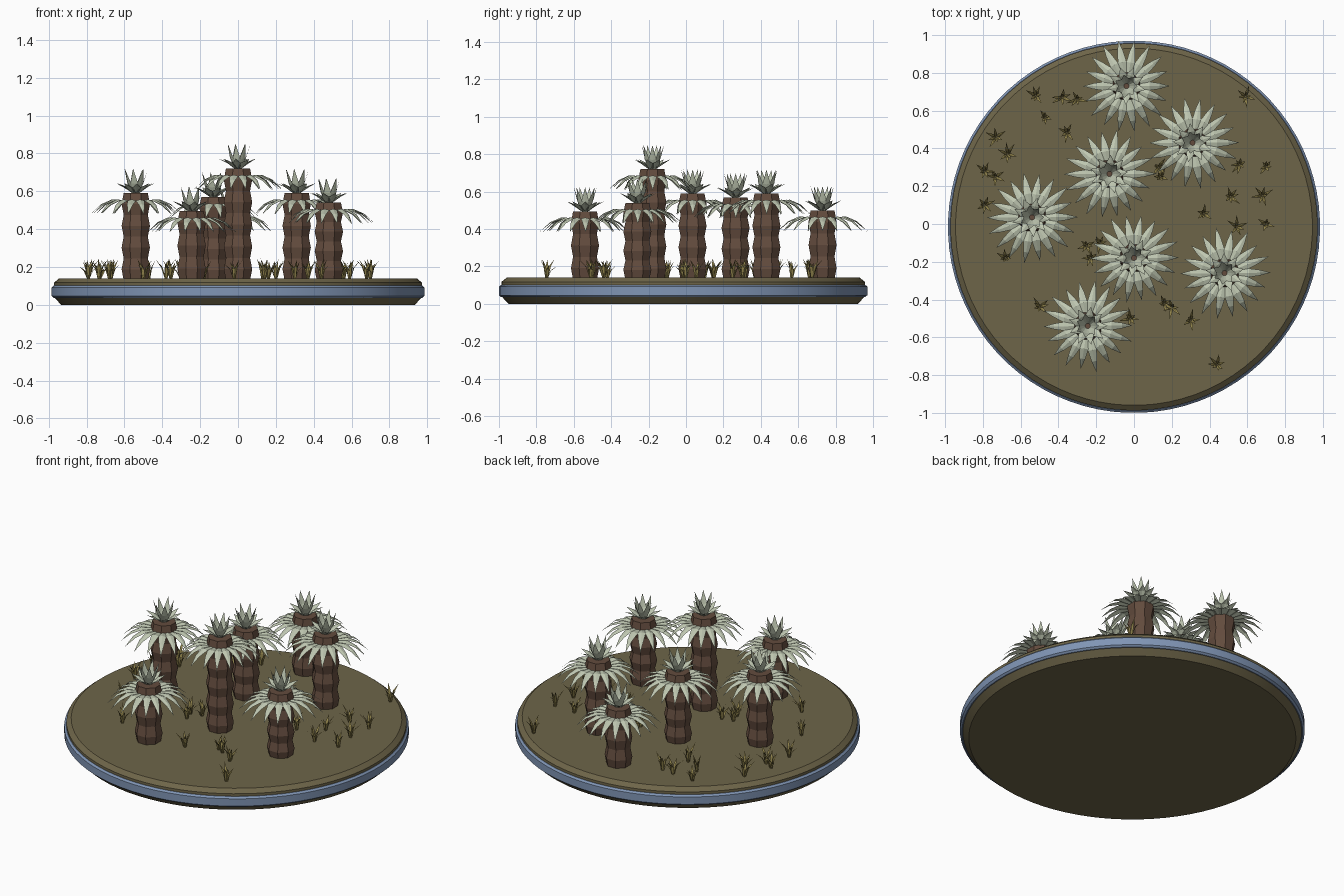
import bpy, bmesh, math, random
from mathutils import Vector, Matrix

if "Cube" in bpy.data.objects:
    bpy.data.objects.remove(bpy.data.objects["Cube"])

random.seed(4)
CY = -0.015      # centre of the disc in y
GROUND = 0.14


def mat(name, col):
    m = bpy.data.materials.new(name)
    m.diffuse_color = (*col, 1)
    m.use_nodes = True
    m.node_tree.nodes["Principled BSDF"].inputs["Base Color"].default_value = m.diffuse_color
    return m


EARTH = mat("olive earth", (0.155, 0.13, 0.066))
BLUE = mat("blue rim", (0.215, 0.30, 0.46))
BARK = mat("brown bark", (0.125, 0.072, 0.048))
LEAF = mat("pale green leaf", (0.52, 0.57, 0.44))
GRASS = mat("dry grass", (0.29, 0.235, 0.075))


def finish(bm, name, material, loc=(0, 0, 0), smooth=None):
    me = bpy.data.meshes.new(name)
    bm.to_mesh(me)
    bm.free()
    me.materials.append(material)
    ob = bpy.data.objects.new(name, me)
    ob.location = loc
    bpy.context.collection.objects.link(ob)
    if smooth:
        bpy.ops.object.select_all(action='DESELECT')
        ob.select_set(True)
        bpy.context.view_layer.objects.active = ob
        bpy.ops.object.shade_smooth_by_angle(angle=math.radians(smooth))
    return ob


def lathe(profile, sides, name, material, loc=(0, 0, 0), smooth=None):
    """Turn (radius, z) points, listed bottom to top, into a capped solid."""
    bm = bmesh.new()
    rings = []
    for r, z in profile:
        angles = [2 * math.pi * (i + 0.5) / sides for i in range(sides)]
        rings.append([bm.verts.new((r * math.cos(a), r * math.sin(a), z)) for a in angles])
    for lo, hi in zip(rings, rings[1:]):
        for i in range(sides):
            j = (i + 1) % sides
            bm.faces.new((lo[i], lo[j], hi[j], hi[i]))
    bm.faces.new(rings[0][::-1])
    bm.faces.new(rings[-1])
    return finish(bm, name, material, loc, smooth)


def blade(bm, path, angle, fold, base=(0, 0, 0)):
    """Add a folded leaf; path holds (radius, z, half width), ending in a point."""
    turn = Matrix.Translation(base) @ Matrix.Rotation(angle, 4, 'Z')
    rows = []
    for r, z, w in path[:-1]:
        rows.append([bm.verts.new(turn @ Vector(p)) for p in
                     ((r, -w, z), (r, 0, z + fold * w), (r, w, z))])
    r, z, _ = path[-1]
    tip = bm.verts.new(turn @ Vector((r, 0, z)))
    for a, b in zip(rows, rows[1:]):
        for k in (0, 1):
            bm.faces.new((a[k], b[k], b[k + 1], a[k + 1]))
    for k in (0, 1):
        bm.faces.new((rows[-1][k], tip, rows[-1][k + 1]))


def leaf_ring(bm, path, count, fold, phase, jitter):
    for i in range(count):
        s = 1 - random.random() * jitter
        a = 2 * math.pi * i / count + phase
        r0 = path[0][0]
        blade(bm, [(r0 + (r - r0) * s, z, w) for r, z, w in path], a, fold)


# Round base with an outer band
lathe([(0.935, 0), (0.972, 0.04), (0.972, 0.118), (0.945, GROUND)], 80,
      "ground_disc", EARTH, (0, CY, 0), 25)
lathe([(0.974, 0.036), (0.985, 0.046), (0.985, 0.092), (0.974, 0.102)], 80,
      "outer_band", BLUE, (0, CY, 0), 25)

# Trees: x, y, trunk top height
trees = [(-0.04, 0.73, 0.50), (0.31, 0.43, 0.59), (-0.13, 0.265, 0.57),
         (-0.54, 0.035, 0.59), (0.0, -0.18, 0.72), (0.48, -0.26, 0.54),
         (-0.245, -0.54, 0.495)]
OUTER = [(0.06, -0.045, 0.012), (0.13, -0.04, 0.023), (0.19, -0.063, 0.015), (0.25, -0.112, 0)]
MIDDLE = [(0.015, 0.0, 0.012), (0.06, 0.03, 0.022), (0.108, 0.052, 0)]
INNER = [(0.012, 0.0, 0.012), (0.04, 0.055, 0.02), (0.066, 0.128, 0)]

for n, (x, y, top) in enumerate(trees, 1):
    # Ringed trunk
    height = top - GROUND + 0.01
    bulges = max(3, round(height / 0.115))
    step = height / bulges
    profile = [(0.069, 0)]
    for b in range(bulges):
        profile += [(0.081, (b + 0.5) * step), (0.069, (b + 1) * step)]
    lathe(profile, 8, f"trunk_{n}", BARK, (x, y, GROUND - 0.01))
    # Drooping skirt and upright tuft
    bm = bmesh.new()
    leaf_ring(bm, OUTER, 18, 0.3, n * 0.7, 0.13)
    finish(bm, f"drooping_leaves_{n}", LEAF, (x, y, top))
    bm = bmesh.new()
    leaf_ring(bm, MIDDLE, 9, 0.25, n * 0.5, 0.1)
    leaf_ring(bm, INNER, 7, -0.3, n * 0.9, 0.15)
    finish(bm, f"top_tuft_{n}", LEAF, (x, y, top))

# Grass clumps
clumps = [(-.52, .68), (-.47, .565), (-.38, .67), (-.355, .485), (-.30, .66), (-.73, .46),
          (-.79, .28), (-.67, .37), (-.79, .10), (-.735, .25), (.59, .675), (.13, .30),
          (.14, .25), (.56, .315), (.70, .305), (.37, .055), (.51, .145), (.68, .15),
          (.70, 0), (.545, -.015), (-.25, -.115), (-.23, -.18), (-.68, -.18), (-.18, -.10),
          (-.50, -.44), (-.02, -.50), (.20, -.44), (.30, -.51), (.16, -.42), (.44, -.745)]
bm = bmesh.new()
for x, y in clumps:
    start = random.random() * 6.28
    for i in range(7):
        h = random.uniform(0.06, 0.105)
        reach = random.uniform(0.02, 0.065)
        path = [(0.004, -0.004, 0.006), (reach * 0.4, h * 0.6, 0.008), (reach, h, 0)]
        blade(bm, path, start + i * 0.9 + random.uniform(-0.3, 0.3), 0.4, (x, y, GROUND))
finish(bm, "grass_clumps", GRASS)
